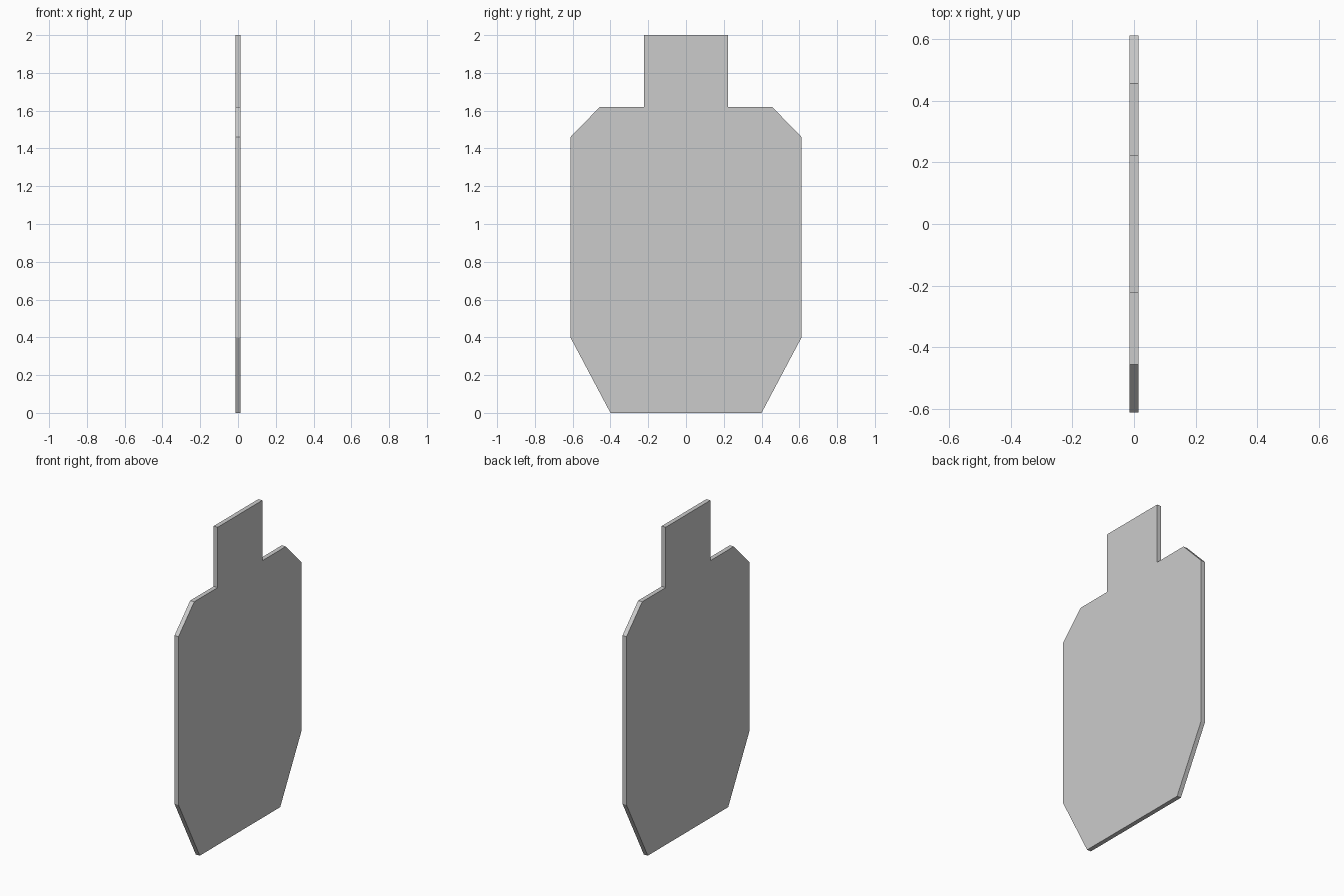
import bpy
import bmesh

if "Cube" in bpy.data.objects:
    bpy.data.objects.remove(bpy.data.objects["Cube"])

THICKNESS = 0.028

# Half outline of the plate (y, z), from the base up to the head
half = [(0.40, 0.0), (0.612, 0.40), (0.612, 1.46),
        (0.456, 1.62), (0.222, 1.62), (0.222, 2.0)]
outline = half + [(-y, z) for y, z in reversed(half)]

# Flat silhouette plate: one outline face, extruded to thickness along x
bm = bmesh.new()
face = bm.faces.new([bm.verts.new((-THICKNESS / 2, y, z)) for y, z in outline])
extruded = bmesh.ops.extrude_face_region(bm, geom=[face], use_keep_orig=True)
verts = [g for g in extruded["geom"] if isinstance(g, bmesh.types.BMVert)]
bmesh.ops.translate(bm, verts=verts, vec=(THICKNESS, 0, 0))
bmesh.ops.recalc_face_normals(bm, faces=bm.faces)

mesh = bpy.data.meshes.new("target_plate")
bm.to_mesh(mesh)
bm.free()
plate = bpy.data.objects.new("target_plate", mesh)
bpy.context.collection.objects.link(plate)
